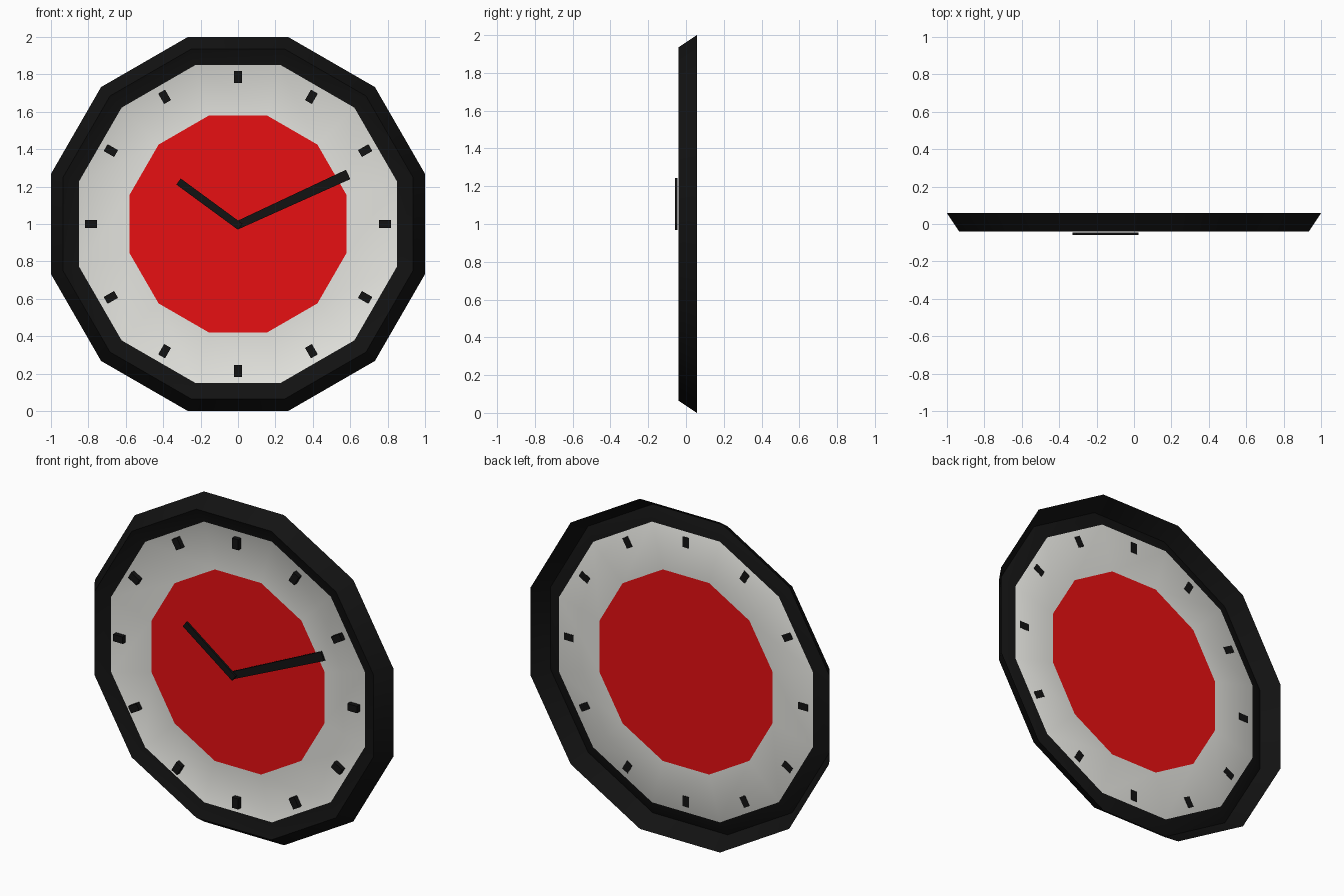
import bpy, bmesh
from math import cos, sin, pi, radians

if "Cube" in bpy.data.objects:
    bpy.data.objects.remove(bpy.data.objects["Cube"])

SIDES = 12
CZ = 1.0  # height of the clock centre


def material(name, rgb):
    m = bpy.data.materials.new(name)
    m.diffuse_color = (*rgb, 1)
    m.use_nodes = True
    m.node_tree.nodes["Principled BSDF"].inputs["Base Color"].default_value = m.diffuse_color
    return m


black = material("black", (0.006, 0.006, 0.006))
white = material("off_white", (0.78, 0.78, 0.74))
red = material("red", (0.8, 0.005, 0.006))


def finish(name, bm, mats):
    mesh = bpy.data.meshes.new(name)
    bm.to_mesh(mesh)
    bm.free()
    for m in mats:
        mesh.materials.append(m)
    ob = bpy.data.objects.new(name, mesh)
    bpy.context.collection.objects.link(ob)
    return ob


def slab(name, outline, y0, y1):
    """Extrude an (x, z) outline between two depths."""
    bm = bmesh.new()
    face = bm.faces.new([bm.verts.new((x, y0, z)) for x, z in outline])
    out = bmesh.ops.extrude_face_region(bm, geom=[face])
    moved = [v for v in out["geom"] if isinstance(v, bmesh.types.BMVert)]
    bmesh.ops.translate(bm, verts=moved, vec=(0, y1 - y0, 0))
    # the extrusion keeps or drops the start face; make sure both ends are closed
    bmesh.ops.holes_fill(bm, edges=bm.edges[:], sides=8)
    bmesh.ops.recalc_face_normals(bm, faces=bm.faces[:])
    return finish(name, bm, [black])


def bar(name, a, b, wa, wb, y0, y1):
    """Tapered bar from point a to point b with end widths wa and wb."""
    dx, dz = b[0] - a[0], b[1] - a[1]
    n = (dx * dx + dz * dz) ** 0.5
    px, pz = -dz / n / 2, dx / n / 2
    pts = [(a[0] + px * wa, a[1] + pz * wa), (a[0] - px * wa, a[1] - pz * wa),
           (b[0] - px * wb, b[1] - pz * wb), (b[0] + px * wb, b[1] + pz * wb)]
    return slab(name, pts, y0, y1)


# Dial and open-backed frame: one thin sheet, (flat-to-centre distance, depth)
profile = [(0.58, 0.0), (0.85, 0.0), (0.935, -0.04), (1.0, 0.058)]
bm = bmesh.new()
rings = []
for dist, y in profile:
    r = dist / cos(pi / SIDES)
    angles = [(i + 0.5) * 2 * pi / SIDES for i in range(SIDES)]
    rings.append([bm.verts.new((r * cos(t), y, CZ + r * sin(t))) for t in angles])
bm.faces.new(rings[0]).material_index = 2
for k in range(len(rings) - 1):
    inner, outer = rings[k], rings[k + 1]
    for i in range(SIDES):
        j = (i + 1) % SIDES
        f = bm.faces.new((inner[i], outer[i], outer[j], inner[j]))
        f.material_index = 1 if k == 0 else 0
case = finish("dial_and_frame", bm, [black, white, red])
bpy.context.view_layer.objects.active = case
case.select_set(True)
bpy.ops.object.shade_smooth_by_angle(angle=radians(30))

# Hour marks, poking just through the dial
for i in range(12):
    t = i * pi / 6
    p0, p1 = [(r * sin(t), CZ + r * cos(t)) for r in (0.753, 0.817)]
    bar(f"hour_mark_{i + 1}", p0, p1, 0.042, 0.042, -0.028, 0.002)

# Hands
bar("minute_hand", (-0.01, 0.99), (0.589, 1.265), 0.043, 0.055, -0.034, -0.022)
bar("hour_hand", (0.012, 0.985), (-0.318, 1.227), 0.04, 0.04, -0.058, -0.045)
